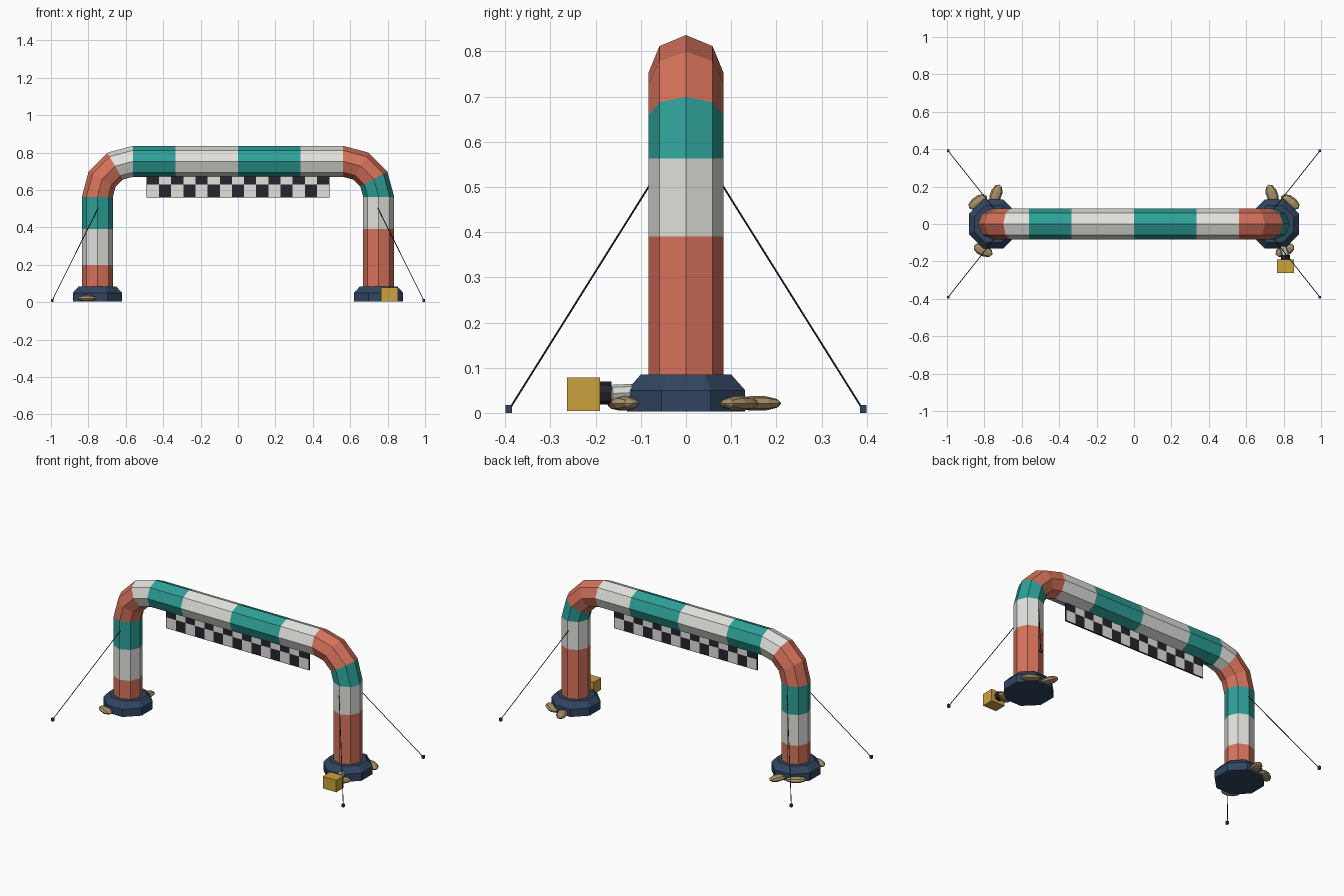
import bpy, bmesh, math
from mathutils import Vector, Matrix

if "Cube" in bpy.data.objects:
    bpy.data.objects.remove(bpy.data.objects["Cube"])


def mat(name, r, g, b):
    m = bpy.data.materials.new(name)
    m.diffuse_color = (r, g, b, 1)
    m.use_nodes = True
    m.node_tree.nodes["Principled BSDF"].inputs["Base Color"].default_value = m.diffuse_color
    return m


CORAL = mat("coral", 0.68, 0.17, 0.105)
WHITE = mat("white", 0.75, 0.75, 0.72)
TEAL = mat("teal", 0.027, 0.35, 0.31)
NAVY = mat("navy", 0.03, 0.06, 0.12)
BLACK = mat("black", 0.018, 0.018, 0.026)
TAN = mat("tan", 0.38, 0.28, 0.14)
YELLOW = mat("yellow", 0.60, 0.36, 0.05)


def finish(bm, name, *mats):
    bmesh.ops.recalc_face_normals(bm, faces=bm.faces)
    me = bpy.data.meshes.new(name)
    bm.to_mesh(me)
    bm.free()
    for m in mats:
        me.materials.append(m)
    ob = bpy.data.objects.new(name, me)
    bpy.context.collection.objects.link(ob)
    return ob


def loft(bm, rings, colours=None):
    """Bridge vertex rings into a closed, capped tube."""
    vs = [[bm.verts.new(p) for p in ring] for ring in rings]
    n = len(vs[0])
    for k in range(len(vs) - 1):
        for i in range(n):
            j = (i + 1) % n
            f = bm.faces.new((vs[k][i], vs[k][j], vs[k + 1][j], vs[k + 1][i]))
            f.material_index = colours[k] if colours else 0
    for k, end in ((0, vs[0]), (-1, vs[-1])):
        bm.faces.new(end).material_index = colours[k] if colours else 0


def box(name, lo, hi, m):
    lo, hi = Vector(lo), Vector(hi)
    bm = bmesh.new()
    bmesh.ops.create_cube(bm, size=1, matrix=Matrix.Translation((lo + hi) / 2)
                          @ Matrix.Diagonal((*(hi - lo), 1)))
    return finish(bm, name, m)


def rod(name, a, b, r1, r2, sides, m):
    a, b = Vector(a), Vector(b)
    d = b - a
    bm = bmesh.new()
    bmesh.ops.create_cone(bm, cap_ends=True, segments=sides, radius1=r1, radius2=r2, depth=d.length,
                          matrix=Matrix.Translation((a + b) / 2)
                          @ d.to_track_quat('Z', 'Y').to_matrix().to_4x4())
    return finish(bm, name, m)


# Inflated arch: octagonal tube swept along legs, bends and beam
R, LEG, TOP, BEND = 0.083, 0.752, 0.753, 0.19
BX, BZ = LEG - BEND, TOP - BEND
path = [(-LEG, z, math.pi) for z in (0.006, 0.2, 0.39)]
for i in range(4):
    a = math.pi - i * math.pi / 6
    path.append((-BX + BEND * math.cos(a), BZ + BEND * math.sin(a), a))
path += [(x, TOP, math.pi / 2) for x in (-0.333, 0, 0.333)]
for i in range(4):
    a = math.pi / 2 - i * math.pi / 6
    path.append((BX + BEND * math.cos(a), BZ + BEND * math.sin(a), a))
path += [(LEG, z, 0) for z in (0.39, 0.006)]
rings = []
for x, z, a in path:
    ring = []
    for i in range(8):
        t = i * math.pi / 4
        ring.append((x + R * math.cos(t) * math.cos(a), R * math.sin(t),
                     z + R * math.cos(t) * math.sin(a)))
    rings.append(ring)
C, W, T = 0, 1, 2
bm = bmesh.new()
loft(bm, rings, [C, W, T, C, C, W, T, W, T, W, C, C, T, W, C])
finish(bm, "inflatable_arch", CORAL, WHITE, TEAL)

# Chequered banner: thin dark board with cells on both faces
COLS, ROWS, HALF, Z0, CELL = 15, 2, 0.487, 0.563, 0.065
box("banner_board", (-HALF - 0.003, -0.004, Z0 - 0.003),
    (HALF + 0.003, 0.004, Z0 + ROWS * CELL), BLACK)
bm = bmesh.new()
for y in (-0.005, 0.005):
    for i in range(COLS):
        for j in range(ROWS):
            xa = -HALF + 2 * HALF * i / COLS
            xb = xa + 2 * HALF / COLS
            za = Z0 + CELL * j
            q = [(xa, y, za), (xb, y, za), (xb, y, za + CELL), (xa, y, za + CELL)]
            f = bm.faces.new([bm.verts.new(p) for p in (q if y < 0 else q[::-1])])
            f.material_index = (i + j) % 2
me = bpy.data.meshes.new("banner_cells")
bm.to_mesh(me)
bm.free()
me.materials.append(WHITE)
me.materials.append(BLACK)
bpy.context.collection.objects.link(bpy.data.objects.new("banner_cells", me))

# Sandbag offsets from the foot (outward x, y), direction in degrees, half length
BAGS = [(0.083, 0.118, -35, 0.058), (-0.014, 0.158, 110, 0.056), (0.055, -0.14, 25, 0.055)]

for side, s in (("left", -1), ("right", 1)):
    # Octagonal bevelled foot
    bm = bmesh.new()
    foot = []
    for z, ap in ((0.003, 0.131), (0.05, 0.131), (0.085, 0.1)):
        rad = ap / math.cos(math.pi / 8)
        foot.append([(s * LEG + rad * math.cos((i + 0.5) * math.pi / 4),
                      rad * math.sin((i + 0.5) * math.pi / 4), z) for i in range(8)])
    loft(bm, foot)
    finish(bm, side + "_foot", NAVY)

    # Sandbags around the foot
    for n, (ox, oy, deg, half) in enumerate(BAGS):
        bm = bmesh.new()
        ang = math.radians(deg if s > 0 else 180 - deg)
        bmesh.ops.create_uvsphere(
            bm, u_segments=8, v_segments=5, radius=1,
            matrix=Matrix.Translation((s * (LEG + ox), oy, 0.021))
            @ Matrix.Rotation(ang, 4, 'Z') @ Matrix.Diagonal((half, 0.032, 0.017, 1))
            @ Matrix.Rotation(math.pi / 2, 4, 'Y'))
        finish(bm, f"{side}_sandbag_{n + 1}", TAN)

    # Guy ropes and ground stakes
    for end, t in (("front", -1), ("back", 1)):
        rod(f"{side}_{end}_rope", (s * 0.747, t * 0.08, 0.505), (s * 0.993, t * 0.39, 0.01),
            0.0022, 0.0022, 5, BLACK)
        x, y = s * 0.993, t * 0.392
        box(f"{side}_{end}_stake", (x - 0.007, y - 0.007, 0), (x + 0.007, y + 0.007, 0.018), NAVY)

# Air blower beside the right foot
box("blower_body", (0.764, -0.263, 0.004), (0.856, -0.19, 0.078), YELLOW)
rod("blower_nozzle", (0.81, -0.191, 0.044), (0.81, -0.165, 0.044), 0.025, 0.025, 8, BLACK)
rod("blower_hose", (0.81, -0.167, 0.043), (0.775, -0.06, 0.048), 0.019, 0.019, 8, WHITE)
